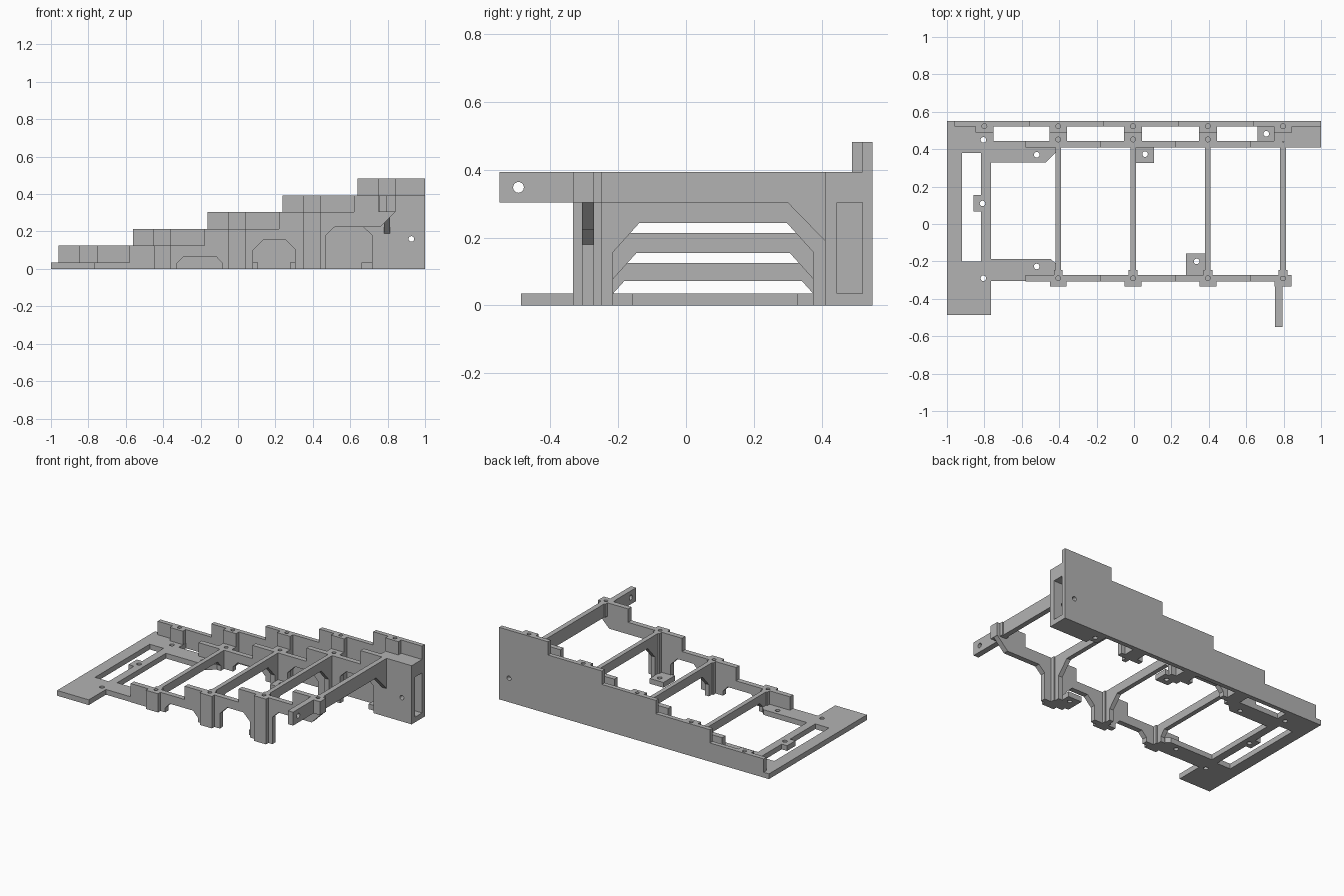
import bpy, bmesh, math
from mathutils import Vector

if "Cube" in bpy.data.objects:
    bpy.data.objects.remove(bpy.data.objects["Cube"])

grey = bpy.data.materials.new("plain_grey")
grey.diffuse_color = (0.45, 0.45, 0.45, 1)
grey.use_nodes = True
grey.node_tree.nodes["Principled BSDF"].inputs["Base Color"].default_value = grey.diffuse_color


def finish(name, bm):
    bmesh.ops.recalc_face_normals(bm, faces=bm.faces)
    me = bpy.data.meshes.new(name)
    bm.to_mesh(me)
    bm.free()
    me.materials.append(grey)
    ob = bpy.data.objects.new(name, me)
    bpy.context.collection.objects.link(ob)
    return ob


def prism(name, pts, axis, lo, hi):
    """Extrude a 2D outline along an axis from lo to hi."""
    place = {"x": lambda a, b, t: (t, a, b),
             "y": lambda a, b, t: (a, t, b),
             "z": lambda a, b, t: (a, b, t)}[axis]
    bm = bmesh.new()
    face = bm.faces.new([bm.verts.new(place(a, b, lo)) for a, b in pts])
    ext = bmesh.ops.extrude_face_region(bm, geom=[face])
    verts = [v for v in ext["geom"] if isinstance(v, bmesh.types.BMVert)]
    bmesh.ops.translate(bm, verts=verts, vec=Vector(place(0, 0, hi - lo)))
    return finish(name, bm)


def box(name, x0, x1, y0, y1, z0, z1):
    return prism(name, [(x0, y0), (x1, y0), (x1, y1), (x0, y1)], "z", z0, z1)


def cut(ob, cutter):
    m = ob.modifiers.new("cut", "BOOLEAN")
    m.operation = "DIFFERENCE"
    m.solver = "EXACT"
    m.object = cutter
    cutter.hide_render = True
    cutter.display_type = "WIRE"


def drill(ob, p, axis, lo, hi, r=0.015):
    """Round hole along an axis at the 2D position p."""
    ring = [(p[0] + r * math.cos(k * math.pi / 8), p[1] + r * math.sin(k * math.pi / 8))
            for k in range(16)]
    cut(ob, prism("hole_cutter", ring, axis, lo, hi))


T = 0.035                                   # plate thickness
TOPS = [0.125, 0.214, 0.303, 0.393, 0.482]  # step heights
STATIONS = [-0.405, -0.005, 0.395, 0.797]   # crossbar positions


def stairs(x0, x1, first, tops):
    """Top outline of a stepped wall, right to left."""
    xs = [x0] + [first + 0.4 * i for i in range(len(tops) - 1)] + [x1]
    pts = []
    for i, z in enumerate(tops):
        pts += [(xs[i], z), (xs[i + 1], z)]
    return pts[::-1]


# Base plate with two arms, cut window and screw tab
plate = prism("base_plate", [
    (-1, -0.487), (-0.765, -0.487), (-0.765, -0.305), (-0.42, -0.305), (-0.42, -0.21),
    (-0.445, -0.187), (-0.765, -0.187), (-0.765, 0.33), (-0.47, 0.33), (-0.42, 0.38),
    (-0.42, 0.445), (-0.75, 0.445), (-0.75, 0.55), (-1, 0.55)], "z", 0, T)
cut(plate, prism("window_cutter", [
    (-0.92, -0.2), (-0.818, -0.2), (-0.818, 0.067), (-0.858, 0.067), (-0.858, 0.155),
    (-0.818, 0.155), (-0.818, 0.38), (-0.92, 0.38)], "z", -0.1, 0.1))
for p in [(-0.52, 0.37), (-0.52, -0.227), (-0.805, -0.29), (-0.805, 0.45), (-0.81, 0.11)]:
    drill(plate, p, "z", -0.1, 0.1)

# Tall stepped back wall
back = prism("back_wall", [(-0.96, 0), (1, 0)] + stairs(-0.96, 1, -0.562, TOPS),
             "y", 0.52, 0.55)
drill(back, (0.927, 0.16), "y", 0.4, 0.6)

# Two arched, stepped rails
ARCH1 = [(-0.325, 0), (-0.325, 0.03), (-0.29, 0.067), (-0.118, 0.067), (-0.083, 0.03), (-0.083, 0)]
ARCH2 = [(0.08, 0), (0.08, 0.1), (0.135, 0.155), (0.255, 0.155), (0.305, 0.105), (0.305, 0)]
ARCH3 = [(0.47, 0), (0.47, 0.18), (0.515, 0.223)]
front = prism("front_rail", [(-0.58, 0)] + ARCH1 + ARCH2 + ARCH3
              + [(0.76, 0.223), (0.84, 0.303)] + stairs(-0.58, 0.84, -0.18, TOPS[:4]),
              "y", -0.307, -0.272)
inner = prism("inner_rail", [(-0.58, 0)] + ARCH1 + ARCH2 + ARCH3
              + [(0.67, 0.223), (0.717, 0.18), (0.717, 0), (1, 0)]
              + stairs(-0.58, 1, -0.18, TOPS[:4]), "y", 0.41, 0.445)
drill(inner, (0.927, 0.16), "y", 0.3, 0.6)

# Hollow end box between the two walls
box("end_box_floor", 0.75, 1, 0.44, 0.525, 0, T)
box("end_box_lid", 0.75, 1, 0.44, 0.525, 0.303, 0.393)

# Screw posts at each crossbar
for i, x in enumerate(STATIONS):
    top = TOPS[i]
    low = 0.303 if i == 3 else 0
    w, n = 0.045, 0.024
    post = prism("front_post", [
        (x - w, -0.333), (x + w, -0.333), (x + w, -0.272), (x + n, -0.272), (x + n, -0.247),
        (x - n, -0.247), (x - n, -0.272), (x - w, -0.272)], "z", low, top)
    for ob in (post, front):
        drill(ob, (x, -0.29), "z", top - 0.06, top + 0.05, 0.013)
    block = box("inner_post", x - 0.048, x + 0.048, 0.44, 0.492, 0, top)
    for ob in (block, inner):
        drill(ob, (x, 0.452), "z", top - 0.06, top + 0.05, 0.013)

# Matching posts on the back wall
for x, top in zip([-0.8] + STATIONS, TOPS):
    post = box("back_post", x - 0.048, x + 0.048, 0.49, 0.522, 0, top)
    for ob in (post, back):
        drill(ob, (x, 0.523), "z", top - 0.06, top + 0.05, 0.013)

# Haunched crossbars with legs at both ends
for x, top, under, knee in zip(STATIONS, TOPS, (0.072, 0.155, 0.243), (T, 0.078, 0.157)):
    s = under - knee
    prism("crossbar", [
        (-0.26, 0), (-0.215, 0), (-0.215, knee), (-0.215 + s * 0.9, under),
        (0.375 - s * 0.9, under), (0.375, knee), (0.375, 0), (0.42, 0), (0.42, top),
        (-0.26, top)], "x", x - 0.015, x + 0.015)
prism("top_crossbar", [(-0.28, 0.303), (0.3, 0.303), (0.41, 0.19), (0.42, 0.19),
                       (0.42, 0.393), (-0.28, 0.393)], "x", 0.78, 0.814)

# Mounting arm reaching forward
arm = box("front_arm", 0.755, 0.793, -0.55, -0.3, 0.303, 0.393)
drill(arm, (-0.494, 0.348), "x", 0.7, 0.85, 0.016)

# Screw feet
for x0, x1, y0, y1 in [(0.01, 0.108, 0.327, 0.42), (0.278, 0.38, -0.28, -0.158),
                       (0.66, 0.755, 0.44, 0.525)]:
    foot = box("screw_foot", x0, x1, y0, y1, 0, T)
    cx = 0.335 if y0 < 0 else (x0 + x1) / 2
    cy = -0.2 if y0 < 0 else (y0 + y1) / 2
    drill(foot, (cx, cy), "z", -0.1, 0.1)
